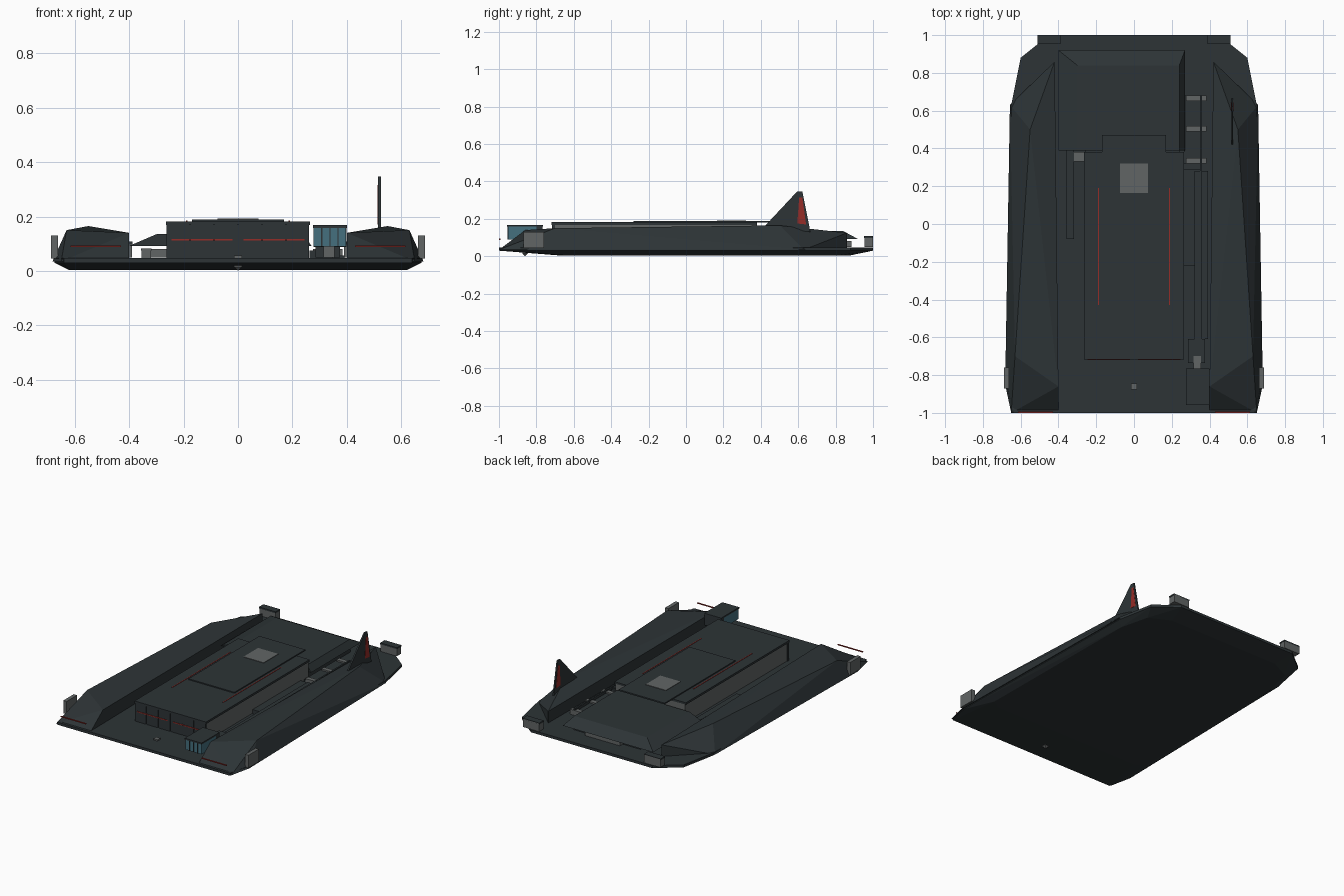
import bpy, bmesh
from mathutils import Vector


def material(name, rgb):
    m = bpy.data.materials.new(name)
    m.diffuse_color = (*rgb, 1)
    return m


DARK = material("dark_hull", (0.026, 0.034, 0.037))
GREY = material("grey_metal", (0.12, 0.13, 0.13))
BLUE = material("glass_blue", (0.06, 0.16, 0.21))
RED = material("red_light", (0.30, 0.025, 0.02))


def finish(name, bm, mat):
    bmesh.ops.recalc_face_normals(bm, faces=bm.faces)
    me = bpy.data.meshes.new(name)
    bm.to_mesh(me)
    bm.free()
    me.materials.append(mat)
    ob = bpy.data.objects.new(name, me)
    bpy.context.collection.objects.link(ob)
    return ob


def box(name, x, y, z, mat=DARK):
    """Box given by its (min, max) range on each axis."""
    bm = bmesh.new()
    bmesh.ops.create_cube(bm, size=1)
    for v in bm.verts:
        v.co = [r[0] + (c + 0.5) * (r[1] - r[0]) for c, r in zip(v.co, (x, y, z))]
    return finish(name, bm, mat)


def faceted(name, points, mat=DARK):
    """Flat-faced convex solid around a few corner points."""
    bm = bmesh.new()
    for p in points:
        bm.verts.new(p)
    bmesh.ops.convex_hull(bm, input=bm.verts[:])
    bmesh.ops.dissolve_limit(bm, angle_limit=0.01, verts=bm.verts[:], edges=bm.edges[:])
    return finish(name, bm, mat)


def plate(name, profile, x0, x1, mat):
    """(y, z) profile extruded from x0 to x1."""
    return faceted(name, [(x, y, z) for x in (x0, x1) for y, z in profile], mat)


def mirror(ob):
    m = ob.modifiers.new("mirror", "MIRROR")
    m.use_axis[0] = True
    return ob


# Base hull: thin slab with bow, stern and side undercuts
rim = [(0.64, -1.0), (0.675, -0.85), (0.65, 0.63), (0.60, 0.88), (0.45, 1.0)]
keel = [(0.55, -0.66), (0.62, -0.62), (0.61, 0.60), (0.56, 0.80), (0.42, 0.87)]
pts = []
for s in (1, -1):
    pts += [(s * x, y, z) for x, y in rim for z in (0.03, 0.047)]
    pts += [(s * x, y, 0.003) for x, y in keel]
faceted("base_hull", pts)

# Long faceted side pods
pod = [(0.40, -1.0), (0.65, -1.0), (0.682, -0.85), (0.657, 0.63), (0.42, 0.86)]
mirror(faceted("side_pod", [(x, y, 0.035) for x, y in pod] + [
    (0.40, -0.86, 0.14), (0.63, -0.70, 0.15), (0.55, 0.50, 0.165), (0.42, 0.86, 0.125)]))
mirror(box("pod_light_strip", (0.43, 0.615), (-1.0, -0.993), (0.088, 0.094), RED))
mirror(box("side_thruster", (0.662, 0.687), (-0.87, -0.76), (0.045, 0.13), GREY))
mirror(box("stern_thruster", (0.39, 0.51), (0.955, 1.0), (0.05, 0.105), GREY))
mirror(box("stern_thruster_cap", (0.388, 0.512), (0.953, 1.0), (0.098, 0.108)))

# Central cargo block: grey sides under a dark roof and dark front
box("cargo_block", (-0.258, 0.258), (-0.71, 0.38), (0.045, 0.17), GREY)
box("cargo_roof", (-0.265, 0.265), (-0.718, 0.38), (0.168, 0.182))
for i in range(6):
    x = -0.262 + i * 0.0885
    box("cargo_front_panel", (x, x + 0.081), (-0.716, -0.70), (0.047, 0.175))
box("cargo_front_backing", (-0.26, 0.26), (-0.712, -0.70), (0.047, 0.175))
mirror(box("cargo_front_light", (0.02, 0.245), (-0.719, -0.71), (0.112, 0.118), RED))
box("roof_plate", (-0.17, 0.17), (-0.28, 0.47), (0.18, 0.189))
box("roof_hatch", (-0.075, 0.075), (0.165, 0.32), (0.185, 0.192), GREY)
mirror(box("roof_light_strip", (0.186, 0.191), (-0.43, 0.19), (0.18, 0.1845), RED))

# Rear engine deck with bevelled rim, resting on a support
faceted("rear_deck", [(x, y, 0.092) for x in (-0.40, 0.27) for y in (0.39, 0.92)] +
        [(x, y, 0.135) for x in (-0.30, 0.24) for y in (0.39, 0.84)])
box("rear_support", (-0.26, 0.24), (0.38, 0.85), (0.045, 0.094))
box("rear_exhaust", (-0.13, 0.13), (0.85, 0.885), (0.05, 0.082), GREY)

# Cockpit pod on its connecting tube
box("cockpit_glass", (0.278, 0.397), (-0.952, -0.77), (0.09, 0.16), BLUE)
box("cockpit_roof", (0.275, 0.40), (-0.957, -0.765), (0.158, 0.168))
box("cockpit_rear", (0.277, 0.398), (-0.80, -0.766), (0.088, 0.16))
for x in (0.306, 0.336, 0.366):
    box("cockpit_frame", (x, x + 0.004), (-0.955, -0.95), (0.09, 0.16))
box("cockpit_joint", (0.285, 0.375), (-0.735, -0.61), (0.05, 0.09))
box("cockpit_neck", (0.315, 0.355), (-0.85, -0.70), (0.05, 0.092), GREY)

# Service corridor and pipework in the side channels
box("corridor_tube", (0.325, 0.355), (-0.62, -0.20), (0.05, 0.08), GREY)
box("corridor_roof", (0.32, 0.36), (-0.62, 0.28), (0.078, 0.084))
box("corridor_side", (0.355, 0.392), (-0.61, 0.28), (0.045, 0.056))
box("corridor_module_front", (0.262, 0.35), (-0.22, 0.29), (0.045, 0.075))
box("corridor_module_rear", (0.265, 0.355), (0.32, 0.68), (0.045, 0.07))
for y in (0.32, 0.49, 0.65):
    box("corridor_clamp", (0.275, 0.385), (y, y + 0.03), (0.045, 0.08), GREY)
box("rear_pipe", (0.35, 0.36), (-0.18, 0.68), (0.07, 0.088))
box("left_conduit", (-0.355, -0.32), (-0.08, 0.42), (0.045, 0.08), GREY)
box("left_conduit_cap", (-0.357, -0.318), (-0.08, 0.42), (0.076, 0.083))
box("left_conduit_link", (-0.33, -0.25), (0.33, 0.38), (0.05, 0.08), GREY)

# Tail fin with red panel on both sides
plate("tail_fin", [(0.42, 0.16), (0.595, 0.347), (0.622, 0.347), (0.665, 0.13)], 0.515, 0.525, DARK)
plate("fin_panel", [(0.595, 0.175), (0.605, 0.315), (0.622, 0.315), (0.642, 0.17)],
      0.5135, 0.5265, RED)

# Small bow sensor passing through the hull
faceted("bow_sensor", [(s * 0.015, y, z) for s in (1, -1) for y in (-0.875, -0.845)
                       for z in (0.015, 0.056)] + [(0, -0.86, 0.0)], GREY)
